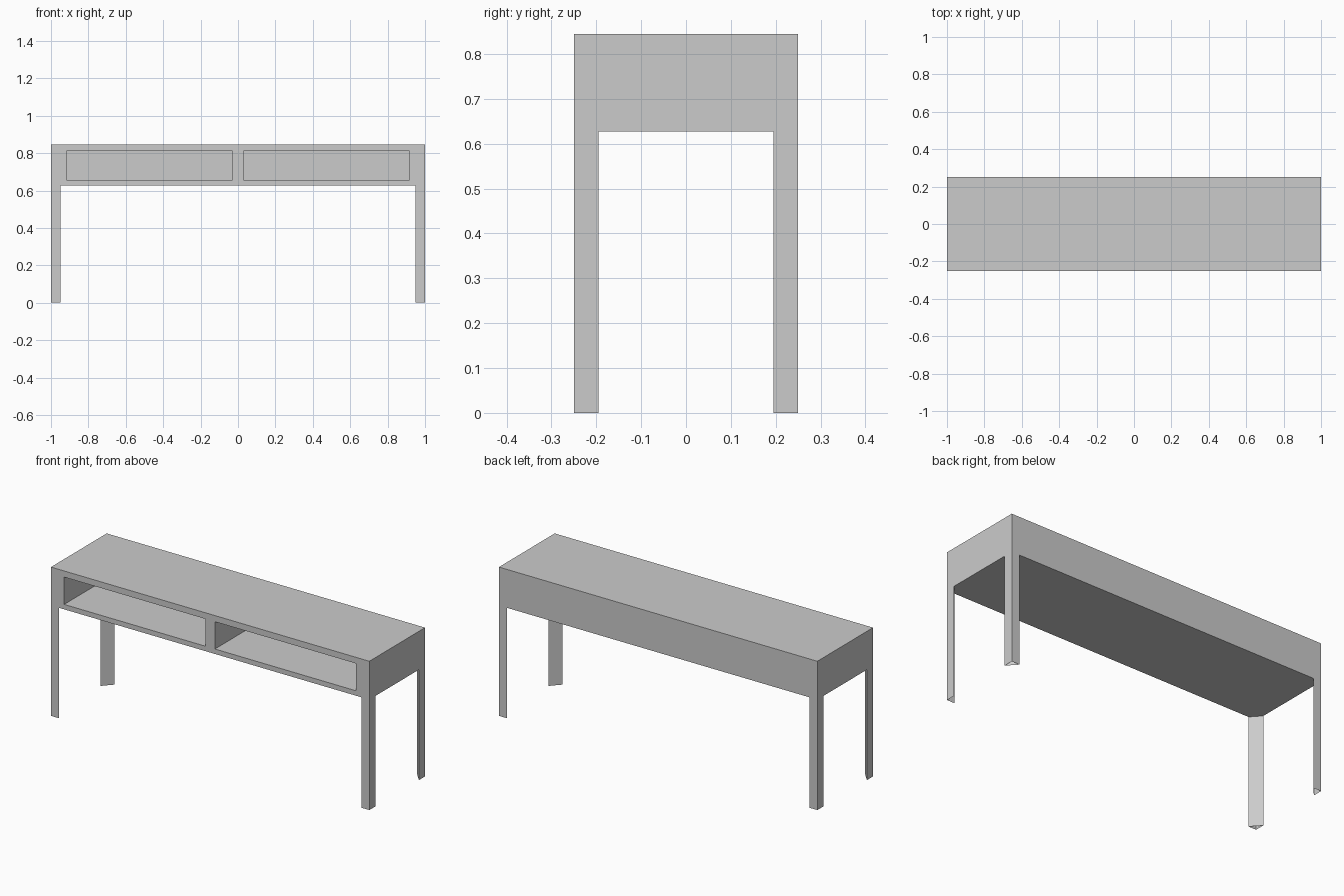
import bpy, bmesh

if "Cube" in bpy.data.objects:
    bpy.data.objects.remove(bpy.data.objects["Cube"])

W, D, TOP, UNDER = 1.0, 0.25, 0.845, 0.627   # half width, half depth, heights
LEG_X, LEG_Y = 0.05, 0.055                   # leg width on each side
OPEN_X, OPEN_Z, OPEN_BACK = (0.03, 0.917), (0.655, 0.81), 0.22


def finish(bm, name):
    bmesh.ops.recalc_face_normals(bm, faces=bm.faces)
    mesh = bpy.data.meshes.new(name)
    bm.to_mesh(mesh)
    bm.free()
    obj = bpy.data.objects.new(name, mesh)
    bpy.context.collection.objects.link(obj)
    return obj


# Table: box on four three-sided corner legs, flush with the outer walls
bm = bmesh.new()
corners = []
for sx, sy in ((-1, -1), (1, -1), (1, 1), (-1, 1)):
    x, y = sx * W, sy * D
    along_x, along_y = (x - sx * LEG_X, y), (x, y - sy * LEG_Y)
    # order the leg edges as (towards previous corner, towards next corner)
    prev, nxt = (along_y, along_x) if sx * sy > 0 else (along_x, along_y)
    new = lambda p, z: bm.verts.new((p[0], p[1], z))
    corners.append(dict(top=new((x, y), TOP), foot=new((x, y), 0),
                        prev=(new(prev, 0), new(prev, UNDER)),
                        next=(new(nxt, 0), new(nxt, UNDER))))

for i, a in enumerate(corners):
    b = corners[(i + 1) % 4]
    # outer wall together with its two leg sides
    bm.faces.new((a["top"], a["foot"], *a["next"],
                  b["prev"][1], b["prev"][0], b["foot"], b["top"]))
    # diagonal inner leg face and temporary foot cap
    bm.faces.new((*a["prev"], a["next"][1], a["next"][0]))
    bm.faces.new((a["foot"], a["prev"][0], a["next"][0]))
bm.faces.new([c["top"] for c in corners])
bm.faces.new([c[k][1] for c in corners for k in ("prev", "next")])
table = finish(bm, "console_table")

# Two open compartments in the front
for side in (-1, 1):
    bm = bmesh.new()
    bmesh.ops.create_cube(bm, size=1)
    x0, x1 = OPEN_X
    z0, z1 = OPEN_Z
    y0, y1 = -D - 0.1, OPEN_BACK
    for v in bm.verts:
        v.co = (side * (x0 + x1) / 2 + v.co.x * (x1 - x0),
                (y0 + y1) / 2 + v.co.y * (y1 - y0),
                (z0 + z1) / 2 + v.co.z * (z1 - z0))
    cutter = finish(bm, "compartment_cutter")
    cutter.hide_render = True
    mod = table.modifiers.new("compartment", "BOOLEAN")
    mod.operation, mod.solver, mod.object = "DIFFERENCE", "EXACT", cutter
    bpy.context.view_layer.objects.active = table
    bpy.ops.object.modifier_apply(modifier=mod.name)
    bpy.data.objects.remove(cutter)

# Legs are hollow and open at the floor
bm = bmesh.new()
bm.from_mesh(table.data)
feet = [f for f in bm.faces if all(v.co.z < 1e-4 for v in f.verts)]
bmesh.ops.delete(bm, geom=feet, context="FACES_ONLY")
bm.to_mesh(table.data)
bm.free()
